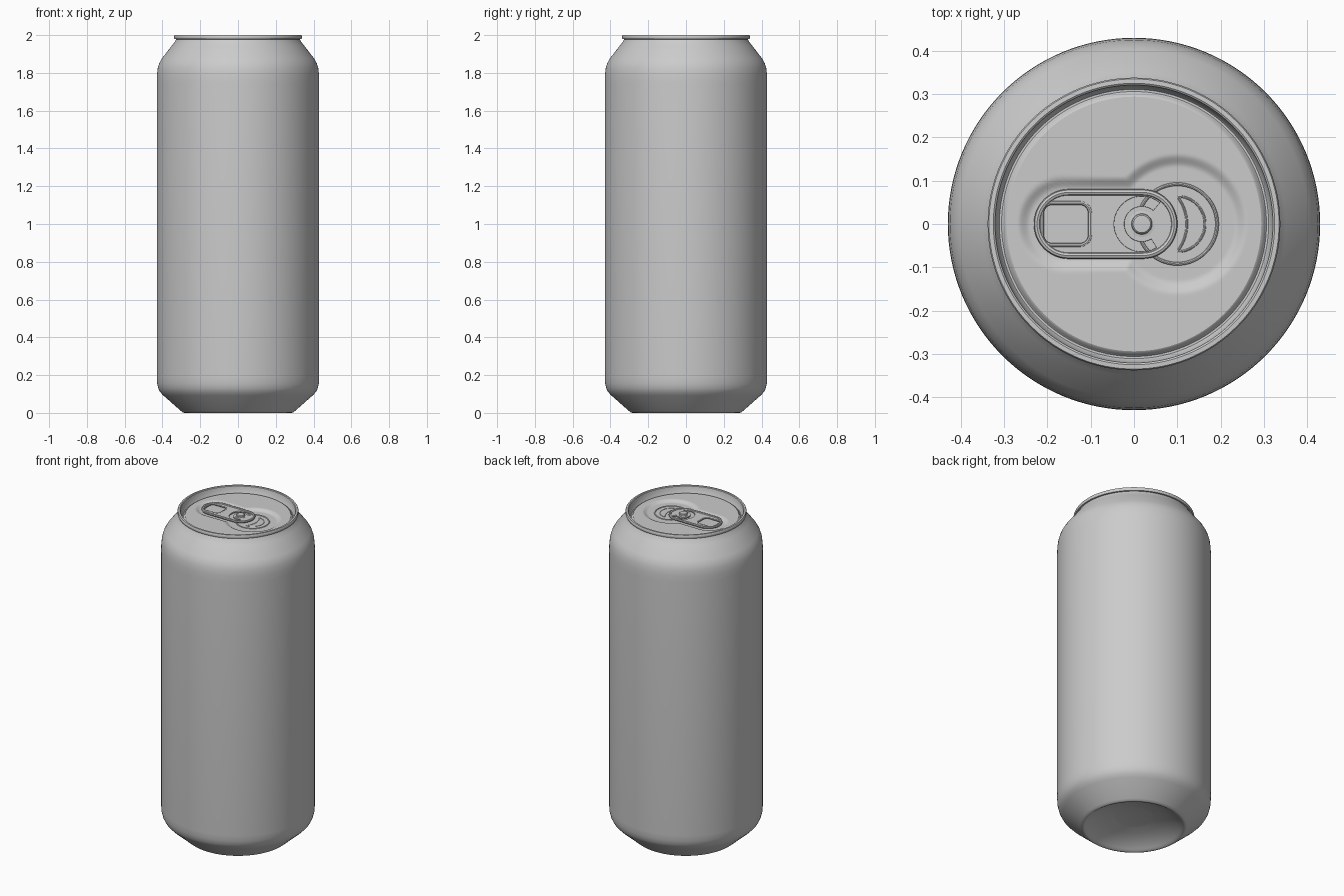
import bpy, bmesh, math
from math import sin, cos, pi, hypot, radians

if "Cube" in bpy.data.objects:
    bpy.data.objects.remove(bpy.data.objects["Cube"])

metal = bpy.data.materials.new("aluminium grey")
metal.diffuse_color = (0.6, 0.6, 0.6, 1)
metal.use_nodes = True
metal.node_tree.nodes["Principled BSDF"].inputs["Base Color"].default_value = metal.diffuse_color


def finish(ob, angle=35):
    ob.data.materials.clear()
    ob.data.materials.append(metal)
    bpy.ops.object.select_all(action='DESELECT')
    ob.select_set(True)
    bpy.context.view_layer.objects.active = ob
    bpy.ops.object.shade_smooth_by_angle(angle=radians(angle))
    return ob


def lathe(name, profile, n=128, centre=(0, 0), height=None):
    """Revolve (r, z) points; an optional height(x, y) is added to z."""
    bm = bmesh.new()
    rings = []
    for r, z in profile:
        ring = []
        for i in range(n if r > 0 else 1):
            a = 2 * pi * i / n
            x, y = centre[0] + r * cos(a), centre[1] + r * sin(a)
            ring.append(bm.verts.new((x, y, z + (height(x, y) if height else 0))))
        rings.append(ring)
    for lo, hi in zip(rings, rings[1:]):
        for i in range(n):
            j = (i + 1) % n
            if len(lo) == 1:
                bm.faces.new((lo[0], hi[j], hi[i]))
            elif len(hi) == 1:
                bm.faces.new((lo[i], lo[j], hi[0]))
            else:
                bm.faces.new((lo[i], lo[j], hi[j], hi[i]))
    me = bpy.data.meshes.new(name)
    bm.to_mesh(me)
    bm.free()
    ob = bpy.data.objects.new(name, me)
    bpy.context.collection.objects.link(ob)
    return finish(ob)


def outline(name, loops, z, extrude=0.0, bevel=0.0, flat=False):
    """Closed outlines as a filled plate (flat) or as round tubes."""
    cu = bpy.data.curves.new(name, 'CURVE')
    cu.dimensions = '2D' if flat else '3D'
    cu.fill_mode = 'BOTH' if flat else 'FULL'
    cu.extrude, cu.bevel_depth, cu.bevel_resolution = extrude, bevel, 2
    if flat:
        cu.offset = -bevel
    for pts in loops:
        sp = cu.splines.new('POLY')
        sp.points.add(len(pts) - 1)
        for p, (x, y) in zip(sp.points, pts):
            p.co = (x, y, 0, 1)
        sp.use_cyclic_u = True
    tmp = bpy.data.objects.new(name + "_curve", cu)
    bpy.context.collection.objects.link(tmp)
    dg = bpy.context.evaluated_depsgraph_get()
    me = bpy.data.meshes.new_from_object(tmp.evaluated_get(dg))
    bpy.data.objects.remove(tmp)
    ob = bpy.data.objects.new(name, me)
    ob.location.z = z
    bpy.context.collection.objects.link(ob)
    return finish(ob)


def arc(cx, cy, r, a0, a1, n=24):
    return [(cx + r * cos(radians(a0 + (a1 - a0) * i / n)),
             cy + r * sin(radians(a0 + (a1 - a0) * i / n))) for i in range(n + 1)]


def stadium(x0, x1, r):
    return arc(x1, 0, r, -90, 90) + arc(x0, 0, r, 90, 270)


def rounded(cx, cy, hx, hy, r):
    pts = []
    for k, (sx, sy) in enumerate(((1, 1), (-1, 1), (-1, -1), (1, -1))):
        pts += arc(cx + sx * (hx - r), cy + sy * (hy - r), r, 90 * k, 90 * k + 90, 8)
    return pts


# body: domed base, tapered foot, straight wall, shoulder, seam rim and countersink
dome = [(0, 0.068), (0.10, 0.066), (0.115, 0.063), (0.16, 0.054), (0.20, 0.042),
        (0.24, 0.025), (0.265, 0.010), (0.277, 0.002), (0.284, 0)]
wall = [(0.292, 0.002), (0.302, 0.010), (0.395, 0.092), (0.412, 0.110), (0.422, 0.130),
        (0.428, 0.155), (0.43, 0.19), (0.43, 1.75), (0.429, 1.79), (0.425, 1.825),
        (0.417, 1.851), (0.404, 1.875), (0.350, 1.945), (0.334, 1.965), (0.328, 1.978)]
rim = [(0.336, 1.979), (0.338, 1.983), (0.338, 1.995), (0.335, 1.9995), (0.325, 2.0),
       (0.321, 1.997), (0.315, 1.958), (0.311, 1.953), (0.306, 1.953),
       (0.302, 1.957), (0.299, 1.963), (0.294, 1.966)]
lathe("can_body", dome + wall + rim)


# lid panel with a keyhole-shaped recess under the tab and mouth
def recess(x, y):
    round_part = hypot(x - 0.1, y) - 0.132
    long_part = hypot(x - min(max(x, -0.16), 0.1), y) - 0.080
    t = min(max(min(round_part, long_part) / 0.03, 0), 1)
    return -0.012 * (1 - t * t * (3 - 2 * t))


lathe("lid_panel", [(0.294 * (1 - i / 90), 1.966) for i in range(91)], 144, height=recess)

# mouth: raised ring and the D-shaped bead inside it
FLOOR = 1.954
outline("mouth_ring", [arc(0.1, 0, 0.092, 0, 354, 59)], FLOOR, bevel=0.004)
outline("mouth_bead", [arc(0.1, 0, 0.064, -88, 88) + arc(0.02, 0, 0.102, 36, -36)],
        FLOOR - 0.0005, bevel=0.003)

# pull tab: plate with finger hole and a C-shaped slot, curled edges
RX = 0.018
hole = rounded(-0.157, 0, 0.053, 0.046, 0.022)
slot = arc(RX, 0, 0.064, 50, 302, 40) + arc(RX, 0, 0.041, 302, 50, 40)
outline("tab_plate", [stadium(-0.151, 0.02, 0.077), hole, slot], 1.964,
        extrude=0.003, bevel=0.001, flat=True)
outline("tab_curled_edge", [stadium(-0.151, 0.02, 0.073)], 1.966, bevel=0.0075)
outline("tab_hole_edge", [rounded(-0.157, 0, 0.056, 0.049, 0.024)], 1.965, bevel=0.005)

# rivet holding the tab
lathe("rivet", [(0.030, 1.953), (0.030, 1.969), (0.024, 1.970), (0.023, 1.976),
                (0.020, 1.979), (0, 1.980)], 48, centre=(RX, 0))
